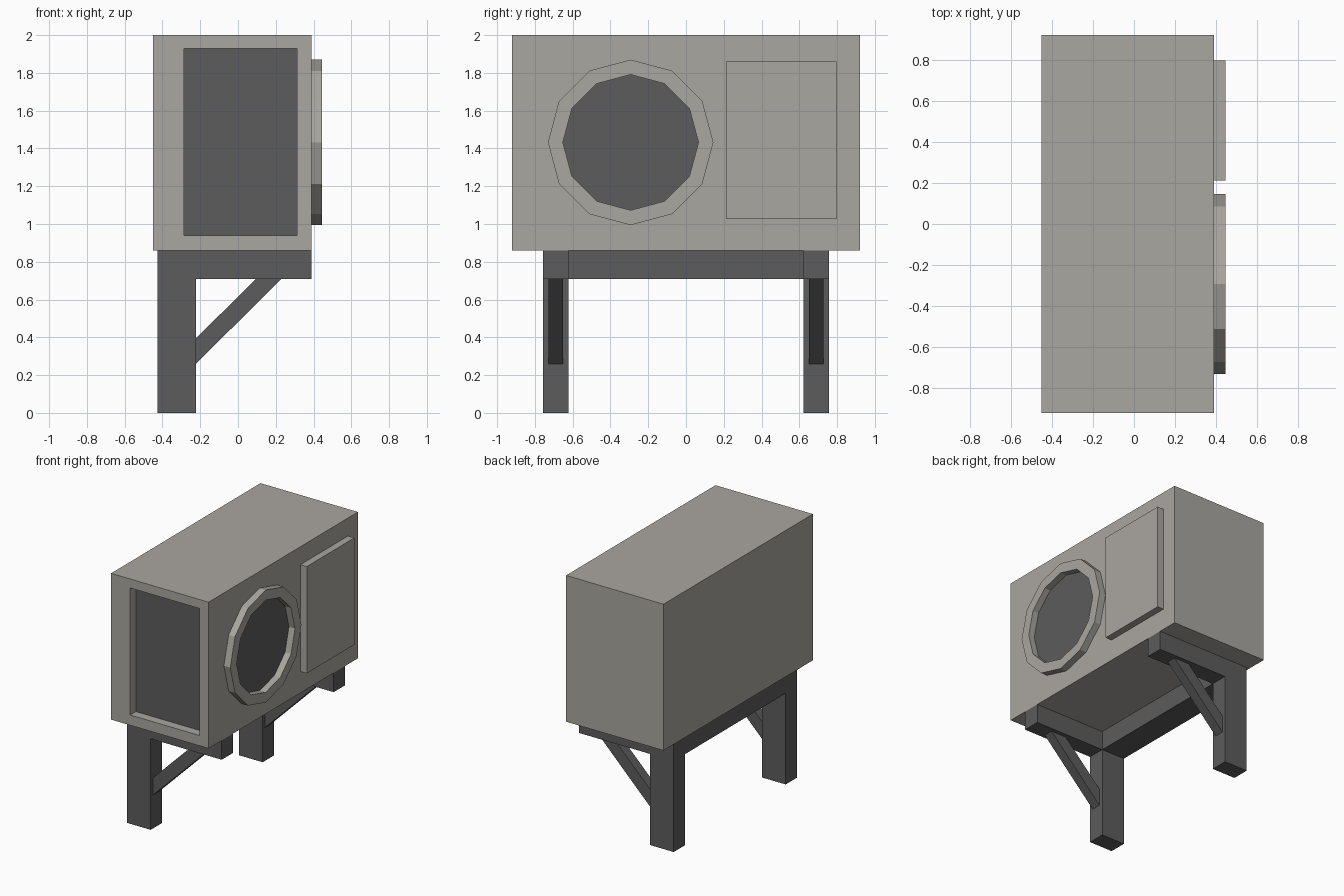
import bpy, bmesh, math
from mathutils import Matrix, Vector

if "Cube" in bpy.data.objects:
    bpy.data.objects.remove(bpy.data.objects["Cube"])


def material(name, rgb):
    m = bpy.data.materials.new(name)
    m.diffuse_color = (*rgb, 1)
    m.use_nodes = True
    m.node_tree.nodes["Principled BSDF"].inputs["Base Color"].default_value = m.diffuse_color
    return m


CASE = material("warm_grey", (0.40, 0.385, 0.35))
DARK = material("dark_grey", (0.107, 0.107, 0.107))


def finish(name, bm, mats, mirror=False):
    bmesh.ops.recalc_face_normals(bm, faces=bm.faces)
    me = bpy.data.meshes.new(name)
    bm.to_mesh(me)
    bm.free()
    for m in mats:
        me.materials.append(m)
    ob = bpy.data.objects.new(name, me)
    bpy.context.collection.objects.link(ob)
    if mirror:
        mod = ob.modifiers.new("mirror", "MIRROR")
        mod.use_axis = (False, True, False)
    return ob


def box_mesh(x, y, z):
    bm = bmesh.new()
    lo, hi = Vector((x[0], y[0], z[0])), Vector((x[1], y[1], z[1]))
    bmesh.ops.create_cube(bm, size=1, matrix=Matrix.Translation((lo + hi) / 2)
                          @ Matrix.Diagonal((*(hi - lo), 1)))
    return bm


def box(name, x, y, z, mat, mirror=False):
    return finish(name, box_mesh(x, y, z), [mat], mirror)


def recess(bm, normal, place, offset):
    """Inset the face along normal, place its rim, then sink a dark floor."""
    bm.normal_update()
    face = max(bm.faces, key=lambda f: f.normal.dot(normal))
    bmesh.ops.inset_individual(bm, faces=[face], thickness=0.03)
    for v in face.verts:
        v.co = place(v.co)
    floor = bmesh.ops.extrude_discrete_faces(bm, faces=[face])["faces"][0]
    floor.material_index = 1
    for v in floor.verts:
        v.co += offset


# Casing with the recessed intake on the front end
bm = box_mesh((-0.45, 0.39), (-0.92, 0.92), (0.86, 2.0))
recess(bm, Vector((0, -1, 0)),
       lambda c: Vector((-0.285 if c.x < -0.03 else 0.313, c.y,
                         0.94 if c.z < 1.43 else 1.93)),
       Vector((0, 0.07, 0)))
finish("casing", bm, [CASE, DARK])

# Twelve-sided fan ring with sunken dark fan opening
centre = Vector((0.4175, -0.293, 1.432))
bm = bmesh.new()
bmesh.ops.create_cone(bm, cap_ends=True, segments=12, radius1=0.438,
                      radius2=0.438, depth=0.055,
                      matrix=Matrix.Translation(centre)
                      @ Matrix.Rotation(math.pi / 2, 4, 'Y'))


def inner_rim(c):
    d = Vector((0, c.y - centre.y, c.z - centre.z)).normalized() * 0.359
    return Vector((c.x, centre.y + d.y, centre.z + d.z))


recess(bm, Vector((1, 0, 0)), inner_rim, Vector((-0.052, 0, 0)))
finish("fan_ring", bm, [CASE, DARK])

# Raised service panel
box("service_panel", (0.39, 0.445), (0.212, 0.797), (1.027, 1.86), CASE)

# Bracket stand: legs, arms and rear beam
box("leg", (-0.425, -0.222), (0.621, 0.758), (0, 0.71), DARK, True)
box("support_arm", (-0.425, 0.39), (0.621, 0.758), (0.71, 0.86), DARK, True)
box("rear_beam", (-0.425, -0.222), (-0.621, 0.621), (0.71, 0.86), DARK)

# Diagonal braces, mirrored to the other leg
bm = bmesh.new()
profile = [(-0.222, 0.26), (0.23, 0.71), (0.095, 0.71), (-0.222, 0.395)]
face = bm.faces.new([bm.verts.new((x, 0.652, z)) for x, z in profile])
side = bmesh.ops.extrude_face_region(bm, geom=[face])["geom"]
bmesh.ops.translate(bm, vec=(0, 0.076, 0),
                    verts=[v for v in side if isinstance(v, bmesh.types.BMVert)])
finish("diagonal_brace", bm, [DARK], True)
